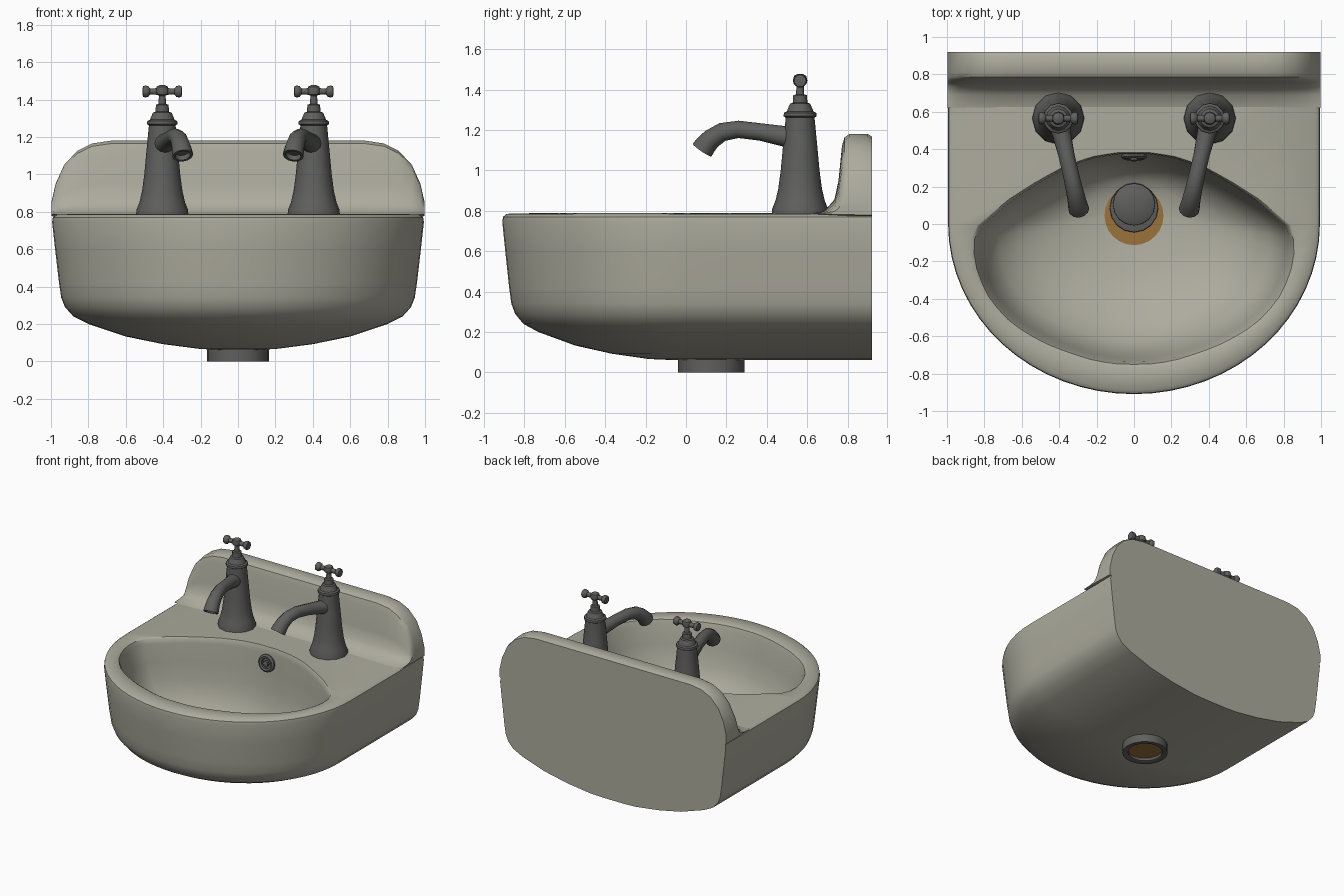
import bpy, bmesh, math
from mathutils import Vector

if "Cube" in bpy.data.objects:
    bpy.data.objects.remove(bpy.data.objects["Cube"])


def material(name, rgb):
    m = bpy.data.materials.new(name)
    m.diffuse_color = (*rgb, 1)
    m.use_nodes = True
    m.node_tree.nodes["Principled BSDF"].inputs["Base Color"].default_value = m.diffuse_color
    return m


CERAMIC = material("ceramic", (0.42, 0.41, 0.34))
METAL = material("dark_metal", (0.115, 0.115, 0.112))
BROWN = material("brown_drain", (0.33, 0.17, 0.045))


def loft(name, rings, mat, cap_start=True, cap_end=True, angle=38):
    """Skin a list of closed rings that share a point count."""
    bm = bmesh.new()
    vr = [[bm.verts.new(p) for p in r] for r in rings]
    n = len(vr[0])
    for a, b in zip(vr, vr[1:]):
        for i in range(n):
            j = (i + 1) % n
            bm.faces.new((a[i], a[j], b[j], b[i]))
    if cap_start:
        bm.faces.new(vr[0])
    if cap_end:
        bm.faces.new(vr[-1])
    bmesh.ops.recalc_face_normals(bm, faces=bm.faces)
    me = bpy.data.meshes.new(name)
    bm.to_mesh(me)
    bm.free()
    me.materials.append(mat)
    ob = bpy.data.objects.new(name, me)
    bpy.context.collection.objects.link(ob)
    bpy.ops.object.select_all(action='DESELECT')
    ob.select_set(True)
    bpy.context.view_layer.objects.active = ob
    bpy.ops.object.shade_smooth_by_angle(angle=math.radians(angle))
    return ob


def circle(c, r, axis=(0, 0, 1), n=12):
    """Ring of points around a centre, facing an axis."""
    w = Vector(axis).normalized()
    u = Vector((1, 0, 0)) if abs(w.x) < 0.9 else Vector((0, 1, 0))
    u = (u - w * u.dot(w)).normalized()
    v = w.cross(u)
    return [Vector(c) + r * (u * math.cos(t) + v * math.sin(t))
            for t in (2 * math.pi * i / n for i in range(n))]


def lathe(name, origin, profile, mat, axis=(0, 0, 1), n=12):
    """Turn (radius, distance) pairs about an axis through origin."""
    w = Vector(axis).normalized()
    return loft(name, [circle(Vector(origin) + w * d, r, axis, n) for r, d in profile], mat)


# --- basin body: half-ellipse front extruded straight to the wall ---
def outline(s, z):
    p = [(s * math.cos(math.pi * i / 32), -0.915 * s * math.sin(math.pi * i / 32)) for i in range(33)]
    p += [(-s, y) for y in (0.23, 0.46, 0.69)]
    p += [(-s + 2 * s * i / 12, 0.92) for i in range(13)]
    p += [(s, y) for y in (0.69, 0.46, 0.23)]
    return [Vector((x, y, z)) for x, y in p]


CENTRE = Vector((0, -0.05))
LENS = [(0, -.76), (.18, -.745), (.35, -.695), (.52, -.625), (.68, -.52), (.79, -.39), (.85, -.25),
        (.87, -.12), (.85, -.03), (.78, .05), (.64, .145), (.48, .24), (.3, .33), (.15, .37), (0, .38)]
POLAR = [(math.atan2(y - CENTRE.y, x), math.hypot(x, y - CENTRE.y)) for x, y in LENS]


def opening(p):
    """Point on the bowl opening in the same direction as an outline point."""
    dx, dy = p.x, p.y - CENTRE.y
    a = math.atan2(dy, abs(dx))
    r = POLAR[-1][1]
    for (a0, r0), (a1, r1) in zip(POLAR, POLAR[1:]):
        if a0 <= a <= a1:
            r = r0 + (r1 - r0) * (a - a0) / (a1 - a0)
            break
    d = Vector((dx, dy)).normalized()
    return CENTRE + d * r, d


def bowl_ring(k, z):
    ring = []
    for p in outline(1, 0):
        o, d = opening(p)
        q = (Vector((0, 0.045)) + d * 0.15).lerp(o, k)
        ring.append(Vector((q.x, q.y, z)))
    return ring


OUTER = [(.1, .062), (.2, .066), (.4, .092), (.6, .133), (.8, .2), (.88, .24), (.925, .29),
         (.945, .34), (.957, .42), (.978, .6), (.994, .745), (.99, .77), (.97, .785)]
BOWL = [(1.01, .788), (.985, .778), (.965, .74), (.93, .6), (.88, .46), (.8, .36),
        (.65, .27), (.45, .2), (.22, .155), (0, .135)]
loft("basin", [outline(s, z) for s, z in OUTER] + [bowl_ring(k, z) for k, z in BOWL],
     CERAMIC, cap_end=False)

# --- upstand against the wall, coved into the deck and rounded at both ends ---
HALF = [(0, 1.18), (.4, 1.18), (.68, 1.18), (.78, 1.165), (.86, 1.125), (.93, 1.05), (.975, .95), (.998, .85)]
STATIONS = [(-x, h) for x, h in reversed(HALF)] + HALF[1:]
SECTION = [(.62, 0), (.69, .05), (.735, .18), (.755, .42), (.772, .85), (.785, .96), (.81, 1),
           (.9, 1), (.92, .97), (.92, -.1)]
loft("upstand", [[(x, y, .785 + (h - .785) * f) for y, f in SECTION] for x, h in STATIONS], CERAMIC)

# --- drain: tail pipe, brown seat and domed plug ---
lathe("tail_pipe", (0, .125, 0), [(.125, .03), (.125, .006), (.14, 0), (.165, 0), (.165, .11)], METAL, n=20)
lathe("pipe_inside", (0, .125, 0), [(.124, .026), (.124, .034)], BROWN, n=20)
lathe("drain_seat", (0, .045, 0), [(.158, .125), (.158, .14)], BROWN, n=24)
lathe("drain_plug", (0, .085, 0), [(.115, .13), (.13, .15), (.128, .165), (.1, .17)], METAL, n=16)
lathe("plug_dome", (0, .105, 0), [(.115, .15), (.112, .18), (.08, .195), (.02, .2)], METAL, n=16)

# --- overflow ring on the back wall of the bowl ---
lathe("overflow_ring", (0, .375, .665), [(.068, 0), (.068, .02), (.055, .03), (.04, .025), (.038, .01)],
      METAL, axis=(0, -1, .12), n=14)
lathe("overflow_boss", (0, .37, .665), [(.022, 0), (.022, .03), (.01, .035)], METAL, axis=(0, -1, .12), n=8)

# --- two taps ---
COLUMN = [(.14, .775), (.138, .81), (.122, .85), (.108, .91), (.096, 1.0), (.085, 1.12), (.072, 1.255),
          (.072, 1.262), (.082, 1.268), (.08, 1.285), (.066, 1.292), (.05, 1.33), (.036, 1.335), (.034, 1.372),
          (.02, 1.376), (.018, 1.42), (.032, 1.428), (.036, 1.445), (.03, 1.468), (.012, 1.478)]
HANDLE = [(.014, -.106), (.03, -.103), (.034, -.09), (.03, -.075), (.017, -.065), (.019, -.02),
          (.019, .02), (.017, .065), (.03, .075), (.034, .09), (.03, .103), (.014, .106)]
SPOUT = [(.56, 1.155, .062), (.48, 1.17, .05), (.37, 1.19, .043), (.26, 1.203, .043), (.18, 1.19, .046),
         (.125, 1.155, .05), (.095, 1.122, .054), (.08, 1.1, .056)]
for side, label in ((-1, "left"), (1, "right")):
    x = side * .405
    lathe(label + "_tap_column", (x, .565, 0), COLUMN, METAL)
    lathe(label + "_tap_handle", (x, .565, 1.443), HANDLE, METAL, axis=(1, 0, 0), n=10)
    path = [Vector((side * (.295 + .11 * (y - .08) / .48), y, z)) for y, z, r in SPOUT]
    rings = []
    for i, p in enumerate(path):
        t = path[min(i + 1, len(path) - 1)] - path[max(i - 1, 0)]
        rings.append(circle(p, SPOUT[i][2], t))
    # hollow mouth
    rings.append(circle(path[-1], .042, path[-1] - path[-2]))
    rings.append(circle(path[-2], .038, path[-1] - path[-2]))
    loft(label + "_tap_spout", rings, METAL)
